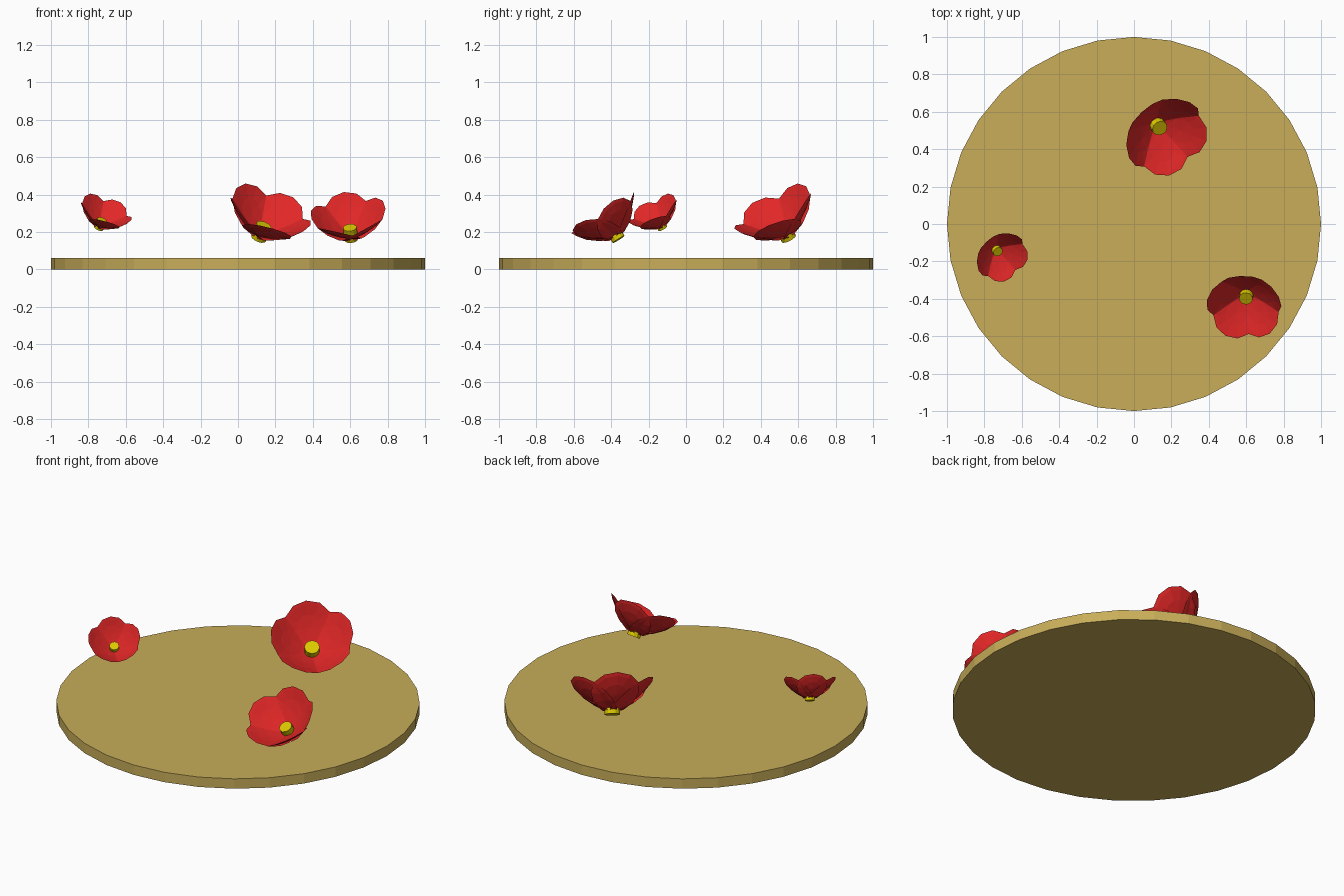
import bpy, bmesh
from math import sin, cos, pi, radians
from mathutils import Matrix, Vector

if "Cube" in bpy.data.objects:
    bpy.data.objects.remove(bpy.data.objects["Cube"])

def material(name, col):
    m = bpy.data.materials.new(name)
    m.diffuse_color = (*col, 1)
    m.use_nodes = True
    m.node_tree.nodes["Principled BSDF"].inputs["Base Color"].default_value = m.diffuse_color
    return m

SAND = material("sand", (0.58, 0.42, 0.10))
RED = material("red", (0.76, 0.02, 0.02))
YELLOW = material("yellow", (0.72, 0.58, 0.0))

def add(name, bm, mat):
    me = bpy.data.meshes.new(name)
    bm.to_mesh(me)
    bm.free()
    me.materials.append(mat)
    ob = bpy.data.objects.new(name, me)
    bpy.context.collection.objects.link(ob)
    return ob

def cylinder(name, r, h, sides, mat, mtx):
    bm = bmesh.new()
    bmesh.ops.create_cone(bm, cap_ends=True, segments=sides, radius1=r, radius2=r,
                          depth=h, matrix=mtx @ Matrix.Translation((0, 0, h / 2)))
    return add(name, bm, mat)

def petal(name, mtx):
    # thin rounded blade along +x, starting at the flower centre
    bm = bmesh.new()
    bmesh.ops.create_uvsphere(bm, u_segments=12, v_segments=6, radius=1)
    for v in bm.verts:
        x, y, z = v.co
        v.co = (0.15 + 0.155 * x, 0.135 * y * (1 + 0.12 * x), 0.006 * z + 0.02 * (x * x + y * y))
    bm.transform(mtx)
    return add(name, bm, RED)

def flower(name, base, scale, lean_az, lean, first_az):
    # lean the whole bloom towards lean_az
    d = Vector((cos(radians(lean_az)), sin(radians(lean_az)), 0))
    tilt = Matrix.Rotation(radians(lean), 4, Vector((0, 0, 1)).cross(d))
    m = Matrix.Translation(base) @ tilt @ Matrix.Scale(scale, 4)
    for i in range(5):
        turn = Matrix.Rotation(radians(first_az + 72 * i), 4, 'Z')
        petal(f"{name}_petal_{i + 1}", m @ turn @ Matrix.Rotation(radians(-37), 4, 'Y'))
    cylinder(name + "_centre", 0.042, 0.085, 12, YELLOW, m)

# round base plate
cylinder("base_plate", 1, 0.06, 32, SAND, Matrix.Rotation(pi / 2, 4, 'Z'))

# three blooms
flower("large_flower", (0.11, 0.55, 0.165), 1.0, -53, 34, -82)
flower("small_flower", (-0.745, -0.125, 0.22), 0.63, -53, 34, -82)
flower("medium_flower", (0.605, -0.36, 0.16), 0.88, -100, 32, 95)
